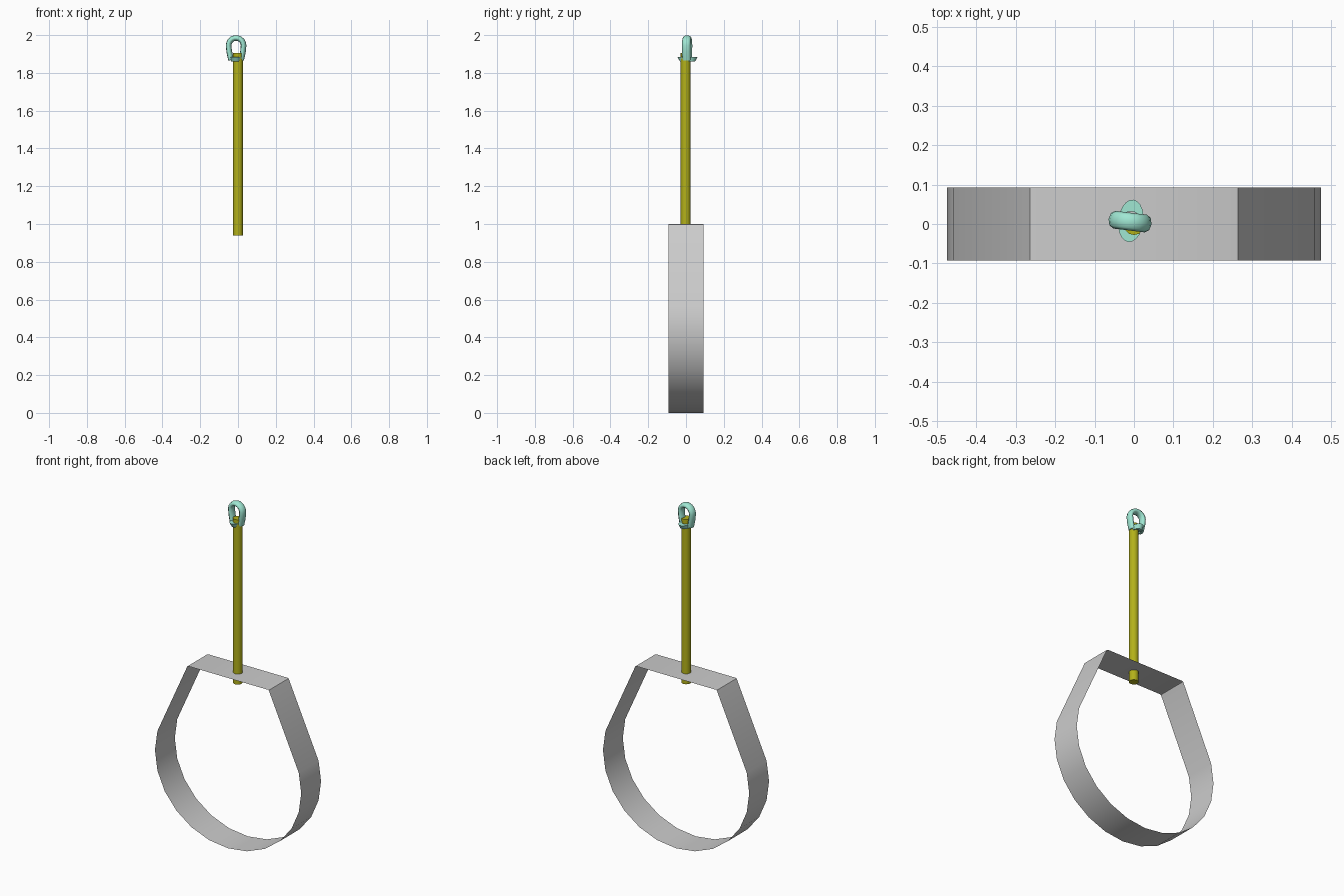
import bpy, bmesh, math

if "Cube" in bpy.data.objects:
    bpy.data.objects.remove(bpy.data.objects["Cube"])

def mat(name, col):
    m = bpy.data.materials.new(name)
    m.diffuse_color = (*col, 1)
    m.use_nodes = True
    m.node_tree.nodes["Principled BSDF"].inputs["Base Color"].default_value = m.diffuse_color
    return m

def smooth(ob, angle):
    bpy.ops.object.select_all(action='DESELECT')
    ob.select_set(True)
    bpy.context.view_layer.objects.active = ob
    bpy.ops.object.shade_smooth_by_angle(angle=math.radians(angle))

def add_bm(name, bm):
    me = bpy.data.meshes.new(name)
    bm.to_mesh(me)
    bm.free()
    ob = bpy.data.objects.new(name, me)
    bpy.context.collection.objects.link(ob)
    return ob

yellow = mat("yellow", (0.45, 0.44, 0.01))
teal = mat("teal", (0.35, 0.8, 0.65))

# strap: thin sheet, elliptical lower loop with a flat narrow top
half = [(0.258, 1.0), (0.264, 0.998), (0.268, 0.99)]
half += [(0.475 * math.cos(math.radians(a)), 0.45 + 0.45 * math.sin(math.radians(a)))
         for a in range(15, -90, -15)]
profile = half + [(0, 0)] + [(-x, z) for x, z in reversed(half)]
bm = bmesh.new()
front = [bm.verts.new((x, -0.092, z)) for x, z in profile]
back = [bm.verts.new((x, 0.092, z)) for x, z in profile]
n = len(profile)
for i in range(n):
    j = (i + 1) % n
    bm.faces.new((front[i], front[j], back[j], back[i]))
bmesh.ops.recalc_face_normals(bm, faces=bm.faces)
smooth(add_bm("strap", bm), 30)

# hanger rod passing through the strap
bpy.ops.mesh.primitive_cylinder_add(vertices=12, radius=0.026, depth=0.967,
                                    location=(0, -0.002, 1.4225))
rod = bpy.context.object
rod.name = "rod"
rod.data.materials.append(yellow)
smooth(rod, 40)

# eye loop: flattened tube along a horseshoe path
cu = bpy.data.curves.new("eye_loop", 'CURVE')
cu.dimensions = '3D'
cu.bevel_depth = 0.015
cu.bevel_resolution = 2
cu.use_fill_caps = True
r = 0.04
path = [(-0.027, 1.868), (-0.032, 1.89), (-0.037, 1.915)]
path += [(-r * math.cos(math.radians(a)), 1.945 + r * math.sin(math.radians(a)))
         for a in range(0, 181, 20)]
path += [(-x, z) for x, z in reversed(path[:3])]
sp = cu.splines.new('POLY')
sp.points.add(len(path) - 1)
for p, (x, z) in zip(sp.points, path):
    p.co = (x, 0, z, 1)
loop = bpy.data.objects.new("eye_loop", cu)
bpy.context.collection.objects.link(loop)
loop.location = (-0.01, 0.006, 0)
loop.scale = (1, 1.5, 1)
loop.rotation_euler = (0, 0, math.radians(-7))
bpy.ops.object.select_all(action='DESELECT')
loop.select_set(True)
bpy.context.view_layer.objects.active = loop
bpy.ops.object.convert(target='MESH')
loop = bpy.context.object
loop.name = "eye_loop"
loop.data.materials.append(teal)
smooth(loop, 50)

# eye base: oval flared nut around the rod, open in the middle
rings = [(0.024, 0.024, 1.86), (0.028, 0.040, 1.86), (0.032, 0.054, 1.884), (0.024, 0.024, 1.884)]
bm = bmesh.new()
seg = 20
vs = [[bm.verts.new((rx * math.cos(k * math.tau / seg), ry * math.sin(k * math.tau / seg), z))
       for k in range(seg)] for rx, ry, z in rings]
for i in range(4):
    a, b = vs[i], vs[(i + 1) % 4]
    for k in range(seg):
        q = (k + 1) % seg
        bm.faces.new((a[k], a[q], b[q], b[k]))
bmesh.ops.recalc_face_normals(bm, faces=bm.faces)
base = add_bm("eye_base", bm)
base.location = (-0.008, 0.008, 0)
base.rotation_euler = (0, 0, math.radians(-7))
base.data.materials.append(teal)
smooth(base, 40)
